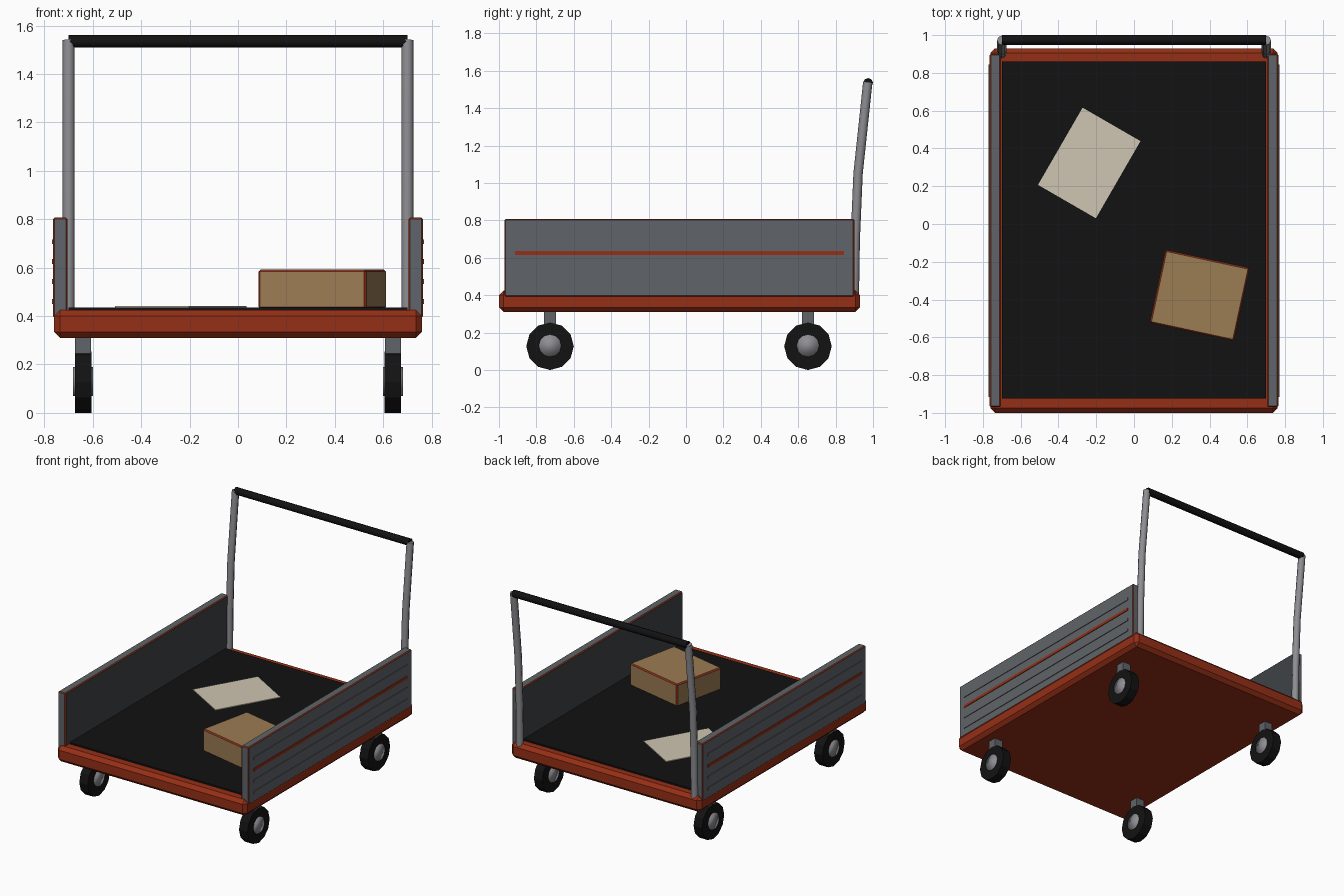
import bpy, math
from mathutils import Vector

if "Cube" in bpy.data.objects:
    bpy.data.objects.remove(bpy.data.objects["Cube"])


def mat(name, r, g, b):
    m = bpy.data.materials.new(name)
    m.diffuse_color = (r, g, b, 1)
    m.use_nodes = True
    m.node_tree.nodes["Principled BSDF"].inputs["Base Color"].default_value = m.diffuse_color
    return m


RUST = mat("rust_red_paint", 0.30, 0.028, 0.008)
GREY = mat("panel_grey", 0.115, 0.127, 0.14)
DARK = mat("panel_inner_grey", 0.05, 0.055, 0.06)
METAL = mat("tube_metal", 0.27, 0.27, 0.29)
BLACK = mat("black_rubber", 0.006, 0.006, 0.006)
CARD = mat("cardboard", 0.33, 0.20, 0.085)
PAPER = mat("paper", 0.62, 0.56, 0.44)


def box(name, lo, hi, mats, bevel=0, rot=0, edge_slot=-1):
    """Axis box between two corners, optionally turned about z and chamfered."""
    lo, hi = Vector(lo), Vector(hi)
    bpy.ops.mesh.primitive_cube_add(size=1, location=(lo + hi) / 2)
    o = bpy.context.object
    o.name = name
    size = hi - lo
    for v in o.data.vertices:
        v.co = Vector(a * b for a, b in zip(v.co, size))
    o.rotation_euler.z = math.radians(rot)
    for m in mats:
        o.data.materials.append(m)
    if bevel:
        b = o.modifiers.new("chamfer", 'BEVEL')
        b.width, b.segments, b.material = bevel, 1, edge_slot
    return o


def wheel_part(name, x, y, z, radius, width, sides, m):
    bpy.ops.mesh.primitive_cylinder_add(vertices=sides, radius=radius, depth=width,
                                        location=(x, y, z), rotation=(0, math.pi / 2, 0))
    o = bpy.context.object
    o.name = name
    o.data.materials.append(m)
    return o


def tube(name, points, radius, m):
    c = bpy.data.curves.new(name, 'CURVE')
    c.dimensions = '3D'
    c.bevel_depth, c.bevel_resolution, c.use_fill_caps = radius, 2, True
    s = c.splines.new('POLY')
    s.points.add(len(points) - 1)
    for p, co in zip(s.points, points):
        p.co = (*co, 1)
    c.materials.append(m)
    o = bpy.data.objects.new(name, c)
    bpy.context.collection.objects.link(o)
    return o


# Deck and rubber mat
box("deck", (-0.76, -1.0, 0.31), (0.76, 0.93, 0.425), [RUST], bevel=0.025)
box("deck_mat", (-0.70, -0.925, 0.415), (0.70, 0.86, 0.436), [BLACK])

for side, s in (("left", -1), ("right", 1)):
    # Side panel: grey, darker inside, red chamfered edges
    x0, x1 = sorted((0.705 * s, 0.764 * s))
    p = box(side + "_panel", (x0, -0.97, 0.392), (x1, 0.90, 0.807),
            [GREY, DARK, RUST], bevel=0.006, edge_slot=2)
    for f in p.data.polygons:
        if f.normal.x * s < -0.5:
            f.material_index = 1

    # Raised strips on the outside of the panel, one painted red
    for i, z in enumerate((0.46, 0.543, 0.625, 0.707)):
        x0, x1 = sorted((0.760 * s, 0.769 * s))
        box(f"{side}_panel_strip_{i}", (x0, -0.915, z - 0.01), (x1, 0.845, z + 0.01),
            [RUST if i == 2 else GREY])

    # Handle post, leaning back at the top
    tube(side + "_handle_post", [(0.70 * s, 0.90, 0.40), (0.70 * s, 0.905, 0.70),
                                 (0.70 * s, 0.92, 1.05), (0.70 * s, 0.972, 1.54)],
         0.025, METAL)

    # Casters: tyre, hub and bracket
    for end, y in (("front", -0.727), ("back", 0.652)):
        x = 0.64 * s
        n = f"{end}_{side}_"
        wheel_part(n + "tyre", x, y, 0.127, 0.127, 0.068, 12, BLACK)
        hub = wheel_part(n + "hub", x, y, 0.13, 0.06, 0.082, 12, METAL)
        hub.data.polygons.foreach_set("use_smooth", [True] * len(hub.data.polygons))
        box(n + "bracket", (x - 0.033, y - 0.033, 0.20), (x + 0.033, y + 0.033, 0.315), [GREY])

# Push bar
tube("push_bar", [(-0.70, 0.974, 1.535), (0.70, 0.974, 1.535)], 0.026, BLACK)

# Load: cardboard box with red edges and a loose sheet
box("carton", (0.348 - 0.228, -0.378 - 0.198, 0.43), (0.348 + 0.228, -0.378 + 0.198, 0.592),
    [CARD, RUST], bevel=0.008, rot=-12.2, edge_slot=1)
box("paper_sheet", (-0.237 - 0.177, 0.323 - 0.236, 0.434), (-0.237 + 0.177, 0.323 + 0.236, 0.441),
    [PAPER], rot=-30)
